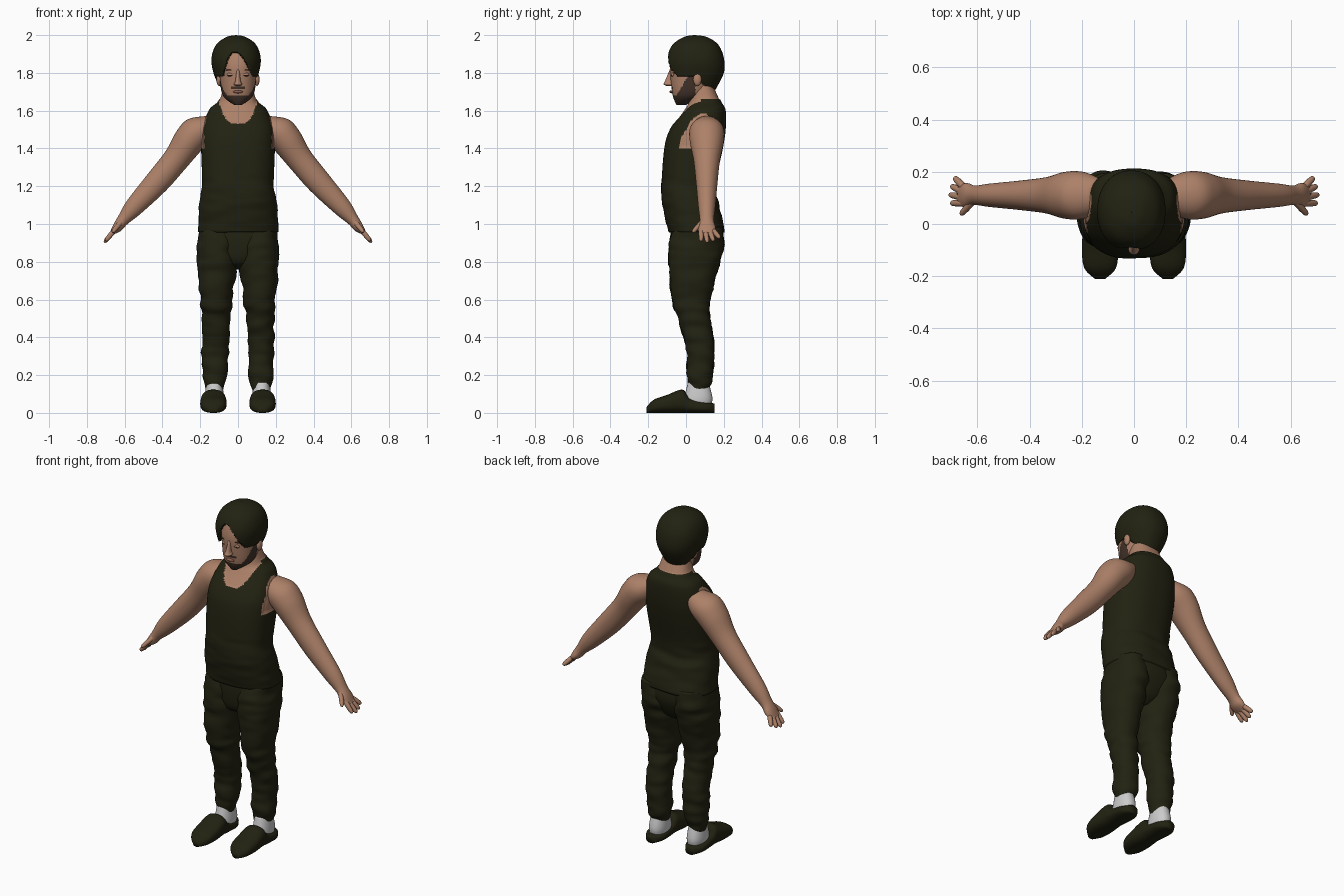
import bpy
import bmesh
from math import cos, sin, tau, copysign
from mathutils import Vector, Matrix, noise

if "Cube" in bpy.data.objects:
    bpy.data.objects.remove(bpy.data.objects["Cube"], do_unlink=True)


def material(name, red, green, blue):
    mat = bpy.data.materials.new(name)
    mat.use_nodes = True
    mat.diffuse_color = (red, green, blue, 1)
    shader = next(node for node in mat.node_tree.nodes if node.type == "BSDF_PRINCIPLED")
    shader.inputs["Base Color"].default_value = mat.diffuse_color
    shader.inputs["Roughness"].default_value = .8
    return mat


OLIVE = material("dark_olive", .016, .016, .006)
SKIN = material("skin", .42, .22, .14)
BEARD = material("beard_brown", .055, .032, .022)
LIP = material("lip_red", .27, .11, .08)
SOCK = material("sock_grey", .6, .6, .6)
X_AXIS, Y_AXIS, Z_AXIS = Matrix.Identity(3)
MIRRORED = {"left": 1, "right": -1}


def finish(name, bm, materials, rule=None):
    """Turn a bmesh into a smooth object, colouring faces by rule."""
    bmesh.ops.recalc_face_normals(bm, faces=bm.faces[:])
    for face in bm.faces:
        face.smooth = True
        if rule:
            face.material_index = int(rule(face.calc_center_median()))
    mesh = bpy.data.meshes.new(name)
    bm.to_mesh(mesh)
    bm.free()
    for mat in materials:
        mesh.materials.append(mat)
    obj = bpy.data.objects.new(name, mesh)
    bpy.context.collection.objects.link(obj)
    return obj


def spline(rows, steps):
    """Smooth interpolation through rows of numbers."""
    points = [Vector(row) for row in rows]
    points = [points[0]] + points + [points[-1]]
    result = []
    for before, start, end, after in zip(points, points[1:], points[2:], points[3:]):
        leave, arrive = (end - before) / 2, (after - start) / 2
        for step in range(steps):
            t = step / steps
            blend = t * t * (3 - 2 * t)
            result.append(start.lerp(end, blend) + leave * (t * (1 - t) ** 2)
                          - arrive * (t * t * (1 - t)))
    return result + [points[-1]]


def rounded(value, power):
    return copysign(abs(value) ** (2 / power), value)


def loft(rows, u_axis, v_axis, sides=40, steps=6, power=2.2):
    """Skin rings given as (x, y, z, radius along u, radius along v)."""
    bm = bmesh.new()
    rings = []
    for x, y, z, u_radius, v_radius in spline(rows, steps):
        ring = []
        for side in range(sides):
            angle = tau * side / sides
            across = u_axis * rounded(cos(angle), power) * max(u_radius, .002)
            along = v_axis * rounded(sin(angle), power) * max(v_radius, .002)
            ring.append(bm.verts.new(Vector((x, y, z)) + across + along))
        rings.append(ring)
    for lower, upper in zip(rings, rings[1:]):
        for side in range(sides):
            bm.faces.new((lower[side - 1], lower[side], upper[side], upper[side - 1]))
    bm.faces.new(rings[0])
    bm.faces.new(rings[-1])
    bmesh.ops.recalc_face_normals(bm, faces=bm.faces[:])
    bm.normal_update()
    return bm


def column(rows, x=0, lean=0, **options):
    """Upright loft from rows of (height, half width, front, back)."""
    return loft([(x + lean * z, (front + back) / 2, z, width, (back - front) / 2)
                 for z, width, front, back in rows], X_AXIS, Y_AXIS, **options)


def blob(name, centre, size, mat):
    bm = bmesh.new()
    place = Matrix.Translation(centre) @ Matrix.Diagonal((*size, 1))
    bmesh.ops.create_uvsphere(bm, u_segments=20, v_segments=12, radius=1, matrix=place)
    finish(name, bm, [mat])


def wrinkle(vert, amount):
    """Soft sideways cloth folds."""
    vert.co += vert.normal * amount * noise.noise(vert.co * Matrix.Identity(3)[0][0] * 7
                                                  + Z_AXIS * vert.co.z * 15)


# Torso: tank top with neckline and armholes, bare skin elsewhere
def is_bare(p):
    x = abs(p.x)
    edge = .18 - .2 * max(0, p.z - 1.5)
    armhole = p.z > 1.4 and x > edge and -.04 < p.y < .19
    neckline = p.y < .08 and p.z > 1.53 + .11 * (x / .1) ** 3
    return armhole or neckline or p.z > 1.66


bm = column([(.96, .21, -.09, .2), (1.1, .2, -.12, .17), (1.2, .185, -.125, .15),
             (1.4, .19, -.11, .19), (1.5, .185, -.08, .205), (1.6, .15, -.01, .205),
             (1.65, .1, .015, .18), (1.74, .075, .02, .14)], sides=112, steps=14, power=2.4)
for vert in bm.verts:
    if not is_bare(vert.co):
        vert.co += vert.normal * .005
        if vert.co.z < 1.25:
            wrinkle(vert, .006)
finish("torso_and_tank_top", bm, [OLIVE, SKIN], is_bare)


# Head with a beard along the jaw and a moustache
def is_beard(p):
    jaw = p.z < min(1.79, 1.68 + 1.7 * max(0, p.y + .05))
    moustache = abs(p.z - 1.72) < .006 and abs(p.x) < .04
    return p.y < .05 and (jaw or moustache)


bm = column([(1.63, .02, -.05, 0), (1.68, .08, -.07, .1), (1.78, .097, -.083, .15),
             (1.85, .1, -.083, .16), (1.92, .09, -.06, .15), (1.97, .05, -.01, .1)],
            sides=96, steps=16)
finish("head", bm, [SKIN, BEARD], is_beard)

# Face features
bm = column([(1.73, .01, -.1, -.06), (1.74, .022, -.118, -.06), (1.76, .014, -.11, -.06),
             (1.82, .008, -.085, -.06)], sides=20)
finish("nose", bm, [SKIN])
blob("lips", (0, -.075, 1.7), (.026, .012, .008), LIP)
for side, sign in MIRRORED.items():
    blob(side + "_eyelid", (sign * .038, -.068, 1.79), (.02, .012, .012), SKIN)
    blob(side + "_eye_line", (sign * .038, -.075, 1.787), (.017, .006, .003), BEARD)
    blob(side + "_eyebrow", (sign * .04, -.072, 1.815), (.024, .008, .004), BEARD)
    blob(side + "_ear", (sign * .1, .06, 1.765), (.014, .022, .034), SKIN)


# Hair: parted fringe in front, longer at the nape
def below_hairline(face):
    p = face.calc_center_median()
    if p.y < .05:
        parting = p.x + .02
        steepness = 14 if parting > 0 else 30
        return p.z < max(1.78, 1.915 - steepness * parting ** 2)
    return p.z < max(1.7, 1.79 - 1.2 * (p.y - .05))


bm = column([(1.7, .08, -.06, .15), (1.8, .12, -.095, .2), (1.88, .13, -.1, .2),
             (1.95, .105, -.07, .17), (1.99, .05, -.01, .11), (2, 0, .04, .05)],
            x=-.01, sides=112, steps=16)
bmesh.ops.delete(bm, geom=[face for face in bm.faces if below_hairline(face)], context="FACES")
shell = finish("hair", bm, [OLIVE]).modifiers.new("thickness", "SOLIDIFY")
shell.thickness = .018
shell.offset = -1

# Trouser seat
bm = column([(.76, .04, .01, .1), (.8, .13, -.06, .15), (.9, .205, -.08, .195),
             (1, .195, -.08, .19)], sides=64)
finish("trouser_seat", bm, [OLIVE])

FINGER_LENGTHS = {"index": .065, "middle": .075, "ring": .065, "little": .045}

for side, sign in MIRRORED.items():
    outward = X_AXIS * sign
    arm_top = outward * .77 + Z_AXIS * .64
    arm_down = outward * .64 - Z_AXIS * .77

    # Arm from shoulder to palm: rows of (x, z, thickness, depth)
    rows = [(.13, 1.54, .05, .06), (.2, 1.5, .085, .09), (.26, 1.44, .083, .09),
            (.33, 1.34, .07, .07), (.43, 1.22, .065, .057), (.55, 1.09, .05, .045),
            (.61, 1.02, .032, .037), (.64, .98, .026, .047), (.67, .95, .01, .04)]
    bm = loft([(sign * x, .11, z, thick, deep) for x, z, thick, deep in rows],
              arm_top, Y_AXIS, power=2)
    finish(side + "_arm", bm, [SKIN])

    # Fingers fan out from the knuckles, the thumb points forward
    digits = {"thumb": (outward * .62 + Y_AXIS * .085 + Z_AXIS * 1.01,
                        arm_down * .07 - Y_AXIS * .05)}
    for index, (finger, length) in enumerate(FINGER_LENGTHS.items()):
        knuckle = outward * .66 + Y_AXIS * (.08 + .023 * index) + Z_AXIS * .96
        digits[finger] = knuckle, arm_down * length + Y_AXIS * .01 * index
    for finger, (root, reach) in digits.items():
        across = reach.cross(arm_top).normalized()
        rows = [(*(root + reach * t), radius, radius)
                for t, radius in ((-.3, .008), (0, .013), (.8, .011), (1, .003))]
        finish(f"{side}_{finger}_finger", loft(rows, arm_top, across, sides=14), [SKIN])

    # Trouser leg gathered at the cuff
    bm = column([(.12, .045, .015, .12), (.2, .066, .005, .14), (.35, .071, 0, .15),
                 (.5, .074, -.045, .13), (.6, .085, -.075, .13), (.8, .107, -.09, .18),
                 (.9, .107, -.09, .2), (.98, .1, -.07, .19)],
                x=sign * .127, lean=sign * -.02, sides=56, steps=10)
    for vert in bm.verts:
        wrinkle(vert, .012)
    finish(side + "_trouser_leg", bm, [OLIVE])

    # Sock
    bm = column([(.03, .045, -.02, .13), (.08, .05, -.01, .14), (.16, .042, .01, .12)],
                x=sign * .125)
    finish(side + "_sock", bm, [SOCK])

    # Slipper with an open heel: rows of (y, half width, top)
    rows = [(-.21, .02, .03), (-.17, .06, .07), (-.1, .07, .095), (-.02, .065, .123),
            (.02, .06, .08), (.1, .058, .058), (.15, .03, .05)]
    bm = loft([(sign * .13, y, top / 2, width, top / 2) for y, width, top in rows],
              X_AXIS, Z_AXIS, power=2.5)
    finish(side + "_slipper", bm, [OLIVE])
